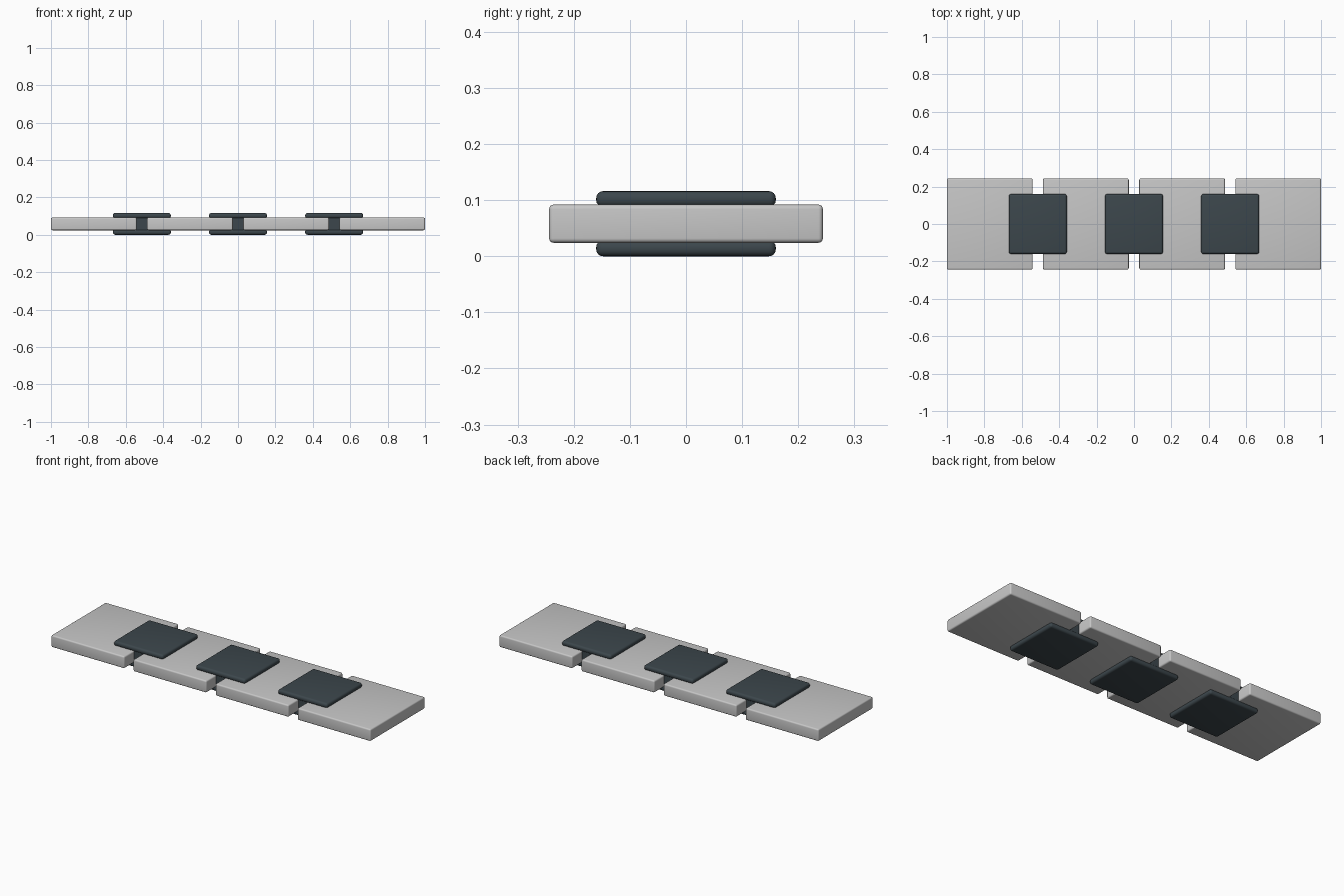
import bpy
import math

cube = bpy.data.objects.get("Cube")
if cube:
    bpy.data.objects.remove(cube, do_unlink=True)


def make_material(name, rgb):
    mat = bpy.data.materials.new(name)
    mat.use_nodes = True
    mat.diffuse_color = (*rgb, 1)
    bsdf = mat.node_tree.nodes["Principled BSDF"]
    bsdf.inputs["Base Color"].default_value = (*rgb, 1)
    return mat


def rounded_box(name, center, size, radius, mat):
    bpy.ops.mesh.primitive_cube_add(size=1, location=center)
    obj = bpy.context.object
    obj.name = name
    obj.scale = size
    bpy.ops.object.transform_apply(location=False, rotation=False, scale=True)
    obj.data.materials.append(mat)
    if radius:
        bevel = obj.modifiers.new("rounded_edges", "BEVEL")
        bevel.width = radius
        bevel.segments = 4
        bpy.ops.object.modifier_apply(modifier=bevel.name)
        bpy.ops.object.shade_smooth_by_angle(angle=math.radians(35))
    return obj


light_grey = make_material("light_grey", (0.57, 0.57, 0.57))
dark_slate = make_material("dark_slate", (0.045, 0.062, 0.072))

PITCH = 0.514
MID_Z = 0.058

# Four flat plates in a row
for i in range(4):
    x = (i - 1.5) * PITCH
    rounded_box(f"plate_{i + 1}", (x, 0, MID_Z), (0.458, 0.488, 0.068), 0.008, light_grey)

# Connectors: a pad above and below each gap, joined by a web through it
for i in range(3):
    x = (i - 1) * PITCH
    for side, sign in (("top", 1), ("bottom", -1)):
        rounded_box(f"connector_{side}_pad_{i + 1}", (x, 0, MID_Z + sign * 0.044),
                    (0.31, 0.32, 0.028), 0.012, dark_slate)
    rounded_box(f"connector_web_{i + 1}", (x, 0, MID_Z), (0.07, 0.31, 0.08), 0, dark_slate)
